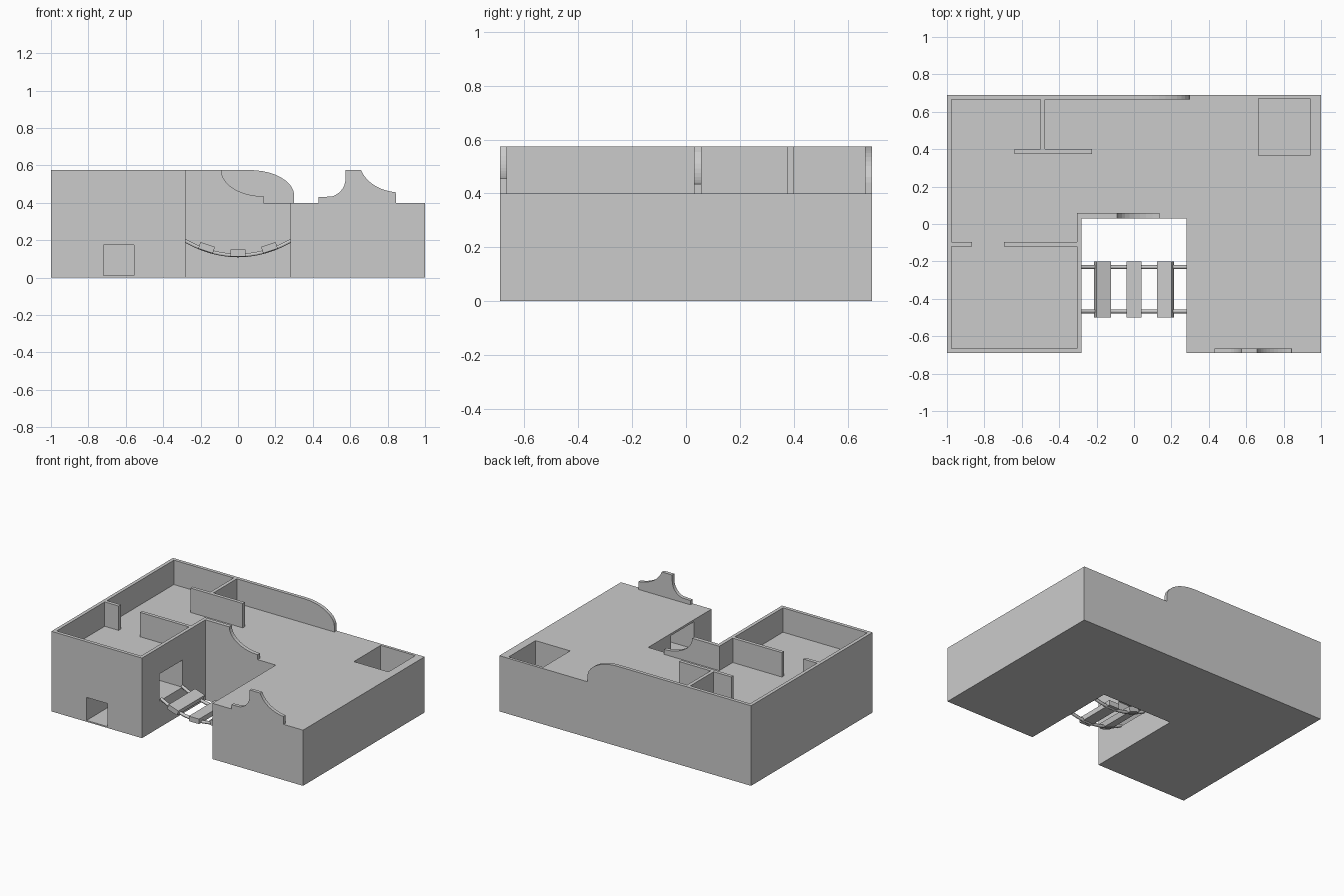
import bpy, bmesh, math
from mathutils import Matrix, Vector

if "Cube" in bpy.data.objects:
    bpy.data.objects.remove(bpy.data.objects["Cube"])

DECK, TOP, T = 0.40, 0.575, 0.025


def prism(name, pts, vec):
    """Extrude a closed outline of 3D points along vec."""
    bm = bmesh.new()
    f = bm.faces.new([bm.verts.new(p) for p in pts])
    r = bmesh.ops.extrude_face_region(bm, geom=[f])
    bmesh.ops.translate(bm, vec=vec, verts=[v for v in r["geom"] if isinstance(v, bmesh.types.BMVert)])
    bmesh.ops.recalc_face_normals(bm, faces=bm.faces)
    me = bpy.data.meshes.new(name)
    bm.to_mesh(me)
    bm.free()
    ob = bpy.data.objects.new(name, me)
    bpy.context.collection.objects.link(ob)
    return ob


def box(name, x0, x1, y0, y1, z0=DECK, z1=TOP):
    return prism(name, [(x0, y0, z0), (x1, y0, z0), (x1, y1, z0), (x0, y1, z0)], (0, 0, z1 - z0))


def profile_wall(name, xz, y0, y1):
    return prism(name, [(x, y0, z) for x, z in xz], (0, y1 - y0, 0))


def arc(cx, cz, rx, rz, a0, a1, n=10):
    out = []
    for i in range(n + 1):
        a = math.radians(a0 + (a1 - a0) * i / n)
        out.append((cx + rx * math.cos(a), cz + rz * math.sin(a)))
    return out


# U-shaped lower storey
base = prism("lower_storey", [(-1, -.69, 0), (-.28, -.69, 0), (-.28, .03, 0), (.28, .03, 0),
                              (.28, -.69, 0), (1, -.69, 0), (1, .69, 0), (-1, .69, 0)], (0, 0, DECK))

# openings: front door, two bridge doorways, stair hatch; the bridge doors face each other
cutters = [box("door_cutter", -.72, -.555, -.8, -.25, .01, .175),
           box("left_bridge_cutter", -.55, -.2, -.49, -.23, .19, .385),
           box("right_bridge_cutter", .2, .55, -.49, -.23, .19, .385),
           box("hatch_cutter", .665, .94, .365, .67, .19, .5)]
for c in cutters:
    c.hide_render = True
    c.hide_set(True)
    m = base.modifiers.new(c.name, 'BOOLEAN')
    m.operation, m.solver, m.object = 'DIFFERENCE', 'EXACT', c

# straight walls of the upper storey
box("left_wall", -1, -1 + T, -.69, .69)
box("front_wall", -1 + T, -.28, -.69, -.69 + T)
box("notch_side_wall", -.28 - T, -.28, -.69 + T, .03)
box("partition_left", -1 + T, -.865, -.12, -.095)
box("partition_right", -.695, -.28 - T, -.12, -.095)
box("rear_partition", -.5, -.475, .4, .69 - T)
box("rear_cross_partition", -.64, -.225, .375, .4)

# ruined walls with curved broken ends
profile_wall("back_wall", [(-1 + T, DECK), (.30, DECK)] + arc(.06, .44, .24, .135, 0, 90)
             + [(-1 + T, TOP)], .69 - T, .69)
profile_wall("notch_back_wall", [(-.305, DECK), (.135, DECK)] + arc(.135, .575, .225, .14, 270, 180)
             + [(-.305, TOP)], .03, .058)
profile_wall("front_ruin", [(.43, DECK), (.845, DECK)] + arc(.87, .62, .22, .165, 263, 196)
             + [(.65, TOP), (.575, TOP)] + arc(.475, .53, .1, .1, 0, -75, 7)
             + [(.43, .43)], -.69, -.69 + T)


# sagging rope bridge
def sag(x):
    return .118 + .077 * (x / .28) ** 2


for name, y in (("front_rope", -.467), ("rear_rope", -.23)):
    cu = bpy.data.curves.new(name, 'CURVE')
    cu.dimensions = '3D'
    cu.bevel_depth = .011
    cu.bevel_resolution = 1
    cu.use_fill_caps = True
    sp = cu.splines.new('POLY')
    sp.points.add(12)
    for i, p in enumerate(sp.points):
        x = -.285 + .57 * i / 12
        p.co = (x, y, sag(x), 1)
    bpy.context.collection.objects.link(bpy.data.objects.new(name, cu))

for i, x in enumerate((-.168, 0, .168)):
    plank = box("bridge_plank_%d" % (i + 1), -.041, .041, -.5, -.2, -.018, .018)
    slope = math.atan(2 * .077 * x / .28 ** 2)
    plank.location = (x, 0, sag(x) + .014)
    plank.rotation_euler = (0, -slope, 0)
